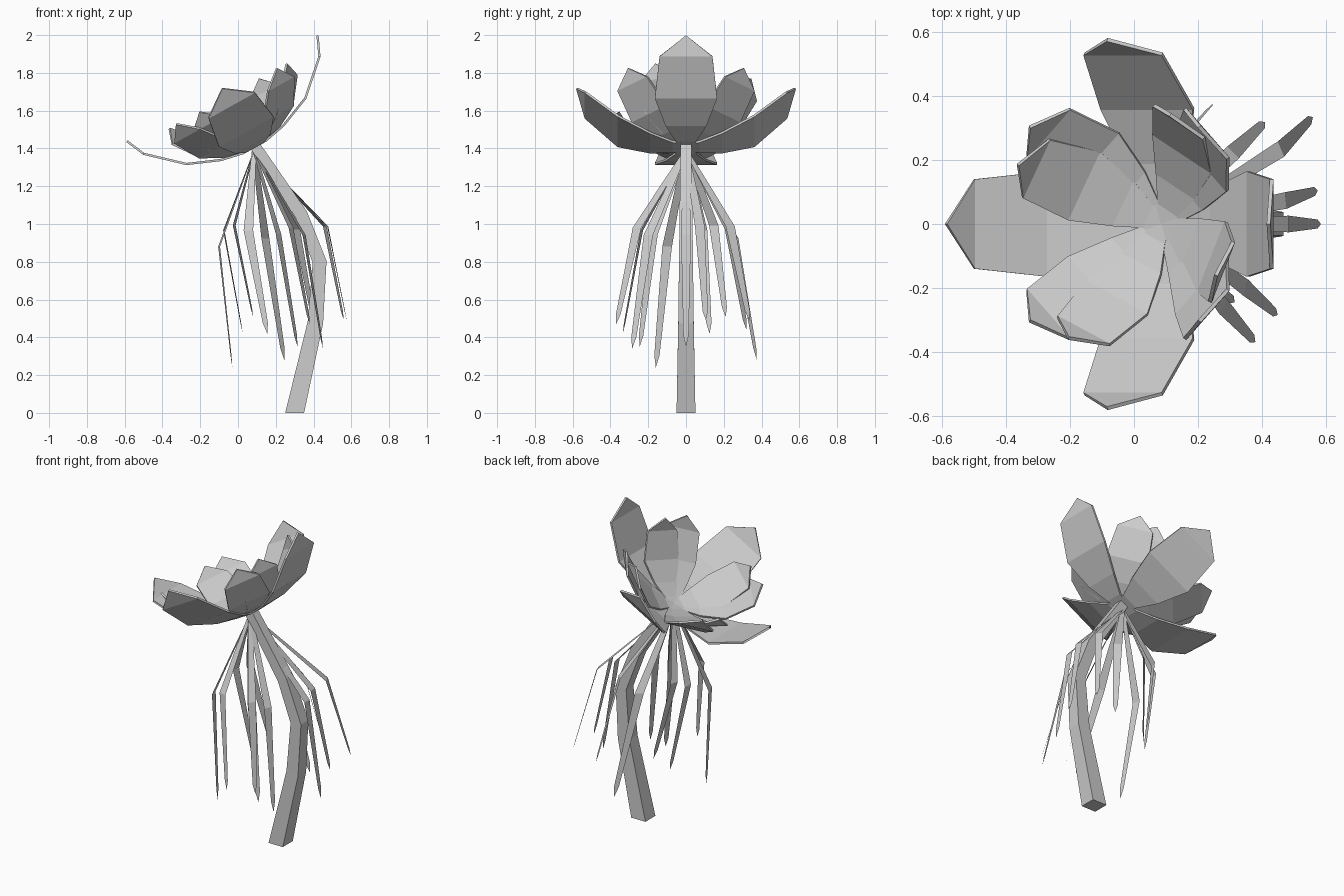
import bpy
from math import radians
from mathutils import Vector, Matrix

if "Cube" in bpy.data.objects:
    bpy.data.objects.remove(bpy.data.objects["Cube"])

CENTRE = Vector((0.088, 0, 1.409))
TILT = Matrix.Translation(CENTRE) @ Matrix.Rotation(radians(-29), 4, 'Y')


def make(name, verts, faces, thickness=0):
    mesh = bpy.data.meshes.new(name)
    mesh.from_pydata([tuple(v) for v in verts], [], faces)
    mesh.update()
    obj = bpy.data.objects.new(name, mesh)
    bpy.context.collection.objects.link(obj)
    if thickness:
        mod = obj.modifiers.new("thickness", 'SOLIDIFY')
        mod.thickness = thickness
        mod.offset = 0
    return obj


def strip_faces(rows):
    # quads between two-vertex rows, closed by a triangle to the tip vertex
    quads = [(2*i, 2*i + 1, 2*i + 3, 2*i + 2) for i in range(rows - 1)]
    return quads + [(2*rows - 2, 2*rows - 1, 2*rows)]


# Petal rows: distance from axis, height, half width
PETAL = [(0.0, 0.0, 0.045), (0.07, 0.0, 0.055), (0.19, 0.025, 0.108),
         (0.36, 0.095, 0.165), (0.532, 0.252, 0.14)]
TIP = (0.577, 0.354)


def petal(name, angle, scale, lift):
    m = (TILT @ Matrix.Rotation(radians(angle), 4, 'Z')
         @ Matrix.Rotation(radians(-lift), 4, 'Y') @ Matrix.Scale(scale, 4))
    verts = [m @ Vector((r, s * w, h)) for r, h, w in PETAL for s in (-1, 1)]
    verts.append(m @ Vector((TIP[0], 0, TIP[1])))
    make(name, verts, strip_faces(len(PETAL)), 0.012)


# Three rings of four petals
for ring, angles, scale, lift in (("outer", (0, 90, 180, 270), 1.0, 0),
                                  ("middle", (45, 135, 225, 315), 0.78, 4),
                                  ("inner", (60, 152, 245, 336), 0.735, 6)):
    for i, a in enumerate(angles):
        petal(f"{ring}_petal_{i + 1}", a, scale, lift)

# Square bent stem: x, z, half width
STEM = [(0.30, 0.0, 0.05), (0.41, 0.48, 0.041), (0.432, 0.80, 0.037),
        (0.335, 1.05, 0.034), (0.09, 1.415, 0.028)]
verts = []
for i, (x, z, w) in enumerate(STEM):
    a, b = STEM[max(i - 1, 0)], STEM[min(i + 1, len(STEM) - 1)]
    d = Vector((b[0] - a[0], 0, b[1] - a[1])).normalized()
    side = Vector((1, 0, 0)) if i == 0 else Vector((d.z, 0, -d.x))
    for sx, sy in ((-1, -1), (1, -1), (1, 1), (-1, 1)):
        verts.append(Vector((x, sy * w, z)) + side * sx * w)
n = len(STEM)
faces = [(4*i + k, 4*i + (k + 1) % 4, 4*i + 4 + (k + 1) % 4, 4*i + 4 + k)
         for i in range(n - 1) for k in range(4)]
faces += [(3, 2, 1, 0), tuple(range(4*n - 4, 4*n))]
make("stem", verts, faces)

# Thin drooping blades, given by their tips
ROOT = Vector((0.085, 0, 1.39))
TIPS = [(-0.03, -0.16, 0.24), (0.025, 0.125, 0.42), (0.08, 0.21, 0.51),
        (0.155, -0.335, 0.42), (0.245, 0.375, 0.28), (0.315, -0.245, 0.35),
        (0.45, -0.285, 0.34), (0.38, -0.37, 0.47), (0.585, 0.0, 0.35),
        (0.575, 0.105, 0.49), (0.56, 0.335, 0.49), (0.41, 0.32, 0.44)]
for i, t in enumerate(TIPS):
    tip = Vector(t)
    knee = Vector((tip.x - 0.10, tip.y * 0.7, 0.84 + 0.3 * tip.z))
    if i == 0:
        knee = Vector((-0.10, -0.10, 0.88))
    # blade width runs mostly sideways, turning with its place around the stem
    across = Vector((-0.3 * tip.y, tip.x - 0.25 - 0.2 * tip.y, 0)).normalized()
    verts = []
    for p, w in ((ROOT, 0.012), (ROOT.lerp(knee, 0.5), 0.02),
                 (knee, 0.026), (knee.lerp(tip, 0.9), 0.014)):
        verts += [p - across * w, p + across * w]
    make(f"drooping_blade_{i + 1}", verts + [tip], strip_faces(4))
